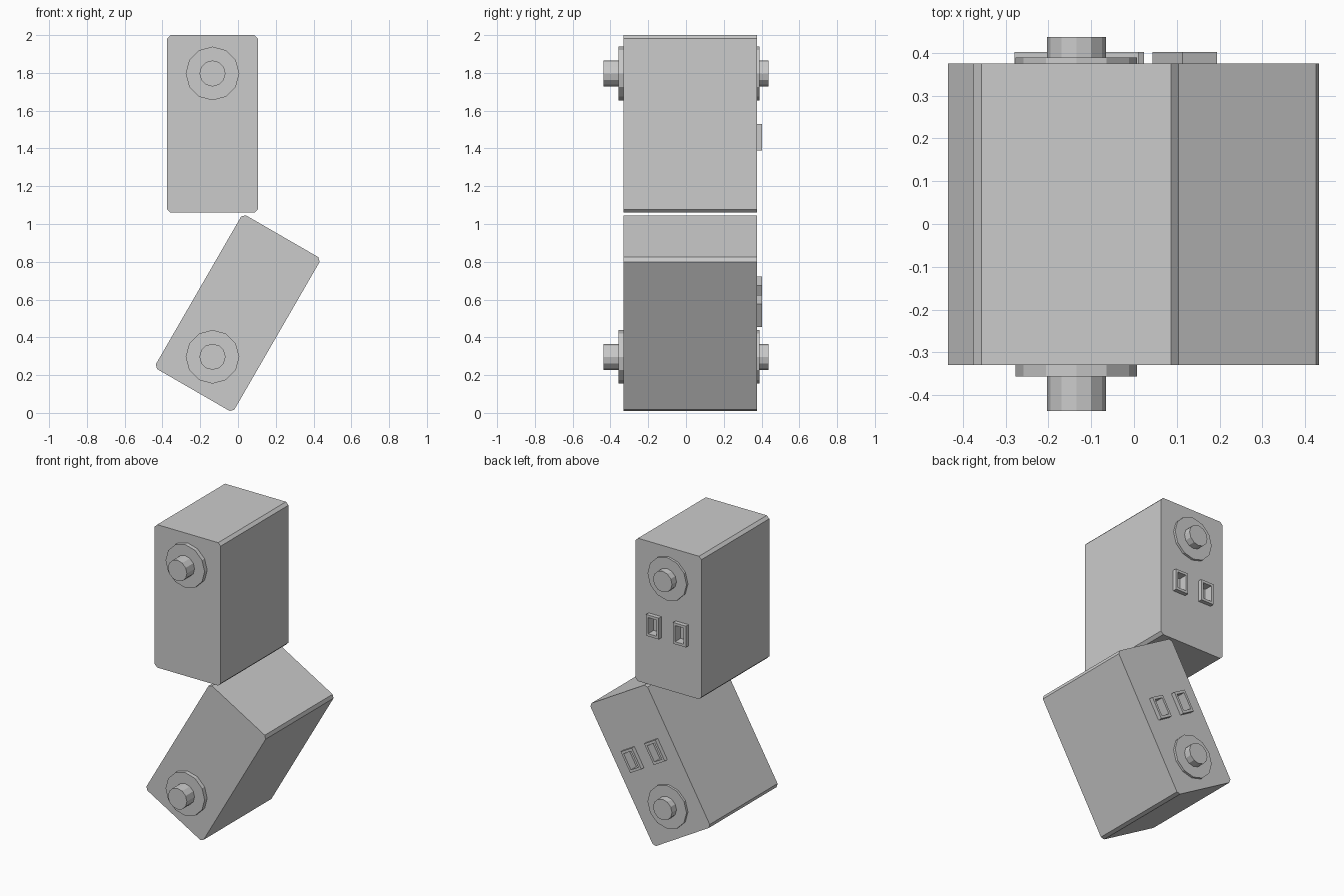
import bpy, bmesh, math
from mathutils import Matrix, Vector

cube = bpy.data.objects.get("Cube")
if cube:
    bpy.data.objects.remove(cube, do_unlink=True)

grey = bpy.data.materials.new("light_grey_casing")
grey.use_nodes = True
colour = (0.6, 0.6, 0.6, 1)
grey.diffuse_color = colour
grey.node_tree.nodes["Principled BSDF"].inputs["Base Color"].default_value = colour


def prism(name, profile, y0, y1, place):
    """Extrude an x-z outline from y0 to y1, then place it."""
    bm = bmesh.new()
    face = bm.faces.new([bm.verts.new((x, y0, z)) for x, z in profile])
    made = bmesh.ops.extrude_face_region(bm, geom=[face])["geom"]
    verts = [v for v in made if isinstance(v, bmesh.types.BMVert)]
    bmesh.ops.translate(bm, vec=Vector((0, y1 - y0, 0)), verts=verts)
    bmesh.ops.recalc_face_normals(bm, faces=bm.faces)
    mesh = bpy.data.meshes.new(name)
    bm.to_mesh(mesh)
    bm.free()
    mesh.materials.append(grey)
    obj = bpy.data.objects.new(name, mesh)
    obj.matrix_world = place
    bpy.context.collection.objects.link(obj)
    return obj


def rect(cx, cz, hx, hz, c=0.0):
    """Rectangle outline, with chamfered corners if c is set."""
    points = []
    for sx, sz in ((1, 1), (-1, 1), (-1, -1), (1, -1)):
        a = (cx + sx * hx, cz + sz * (hz - c))
        b = (cx + sx * (hx - c), cz + sz * hz)
        points += ([a, b] if sx * sz > 0 else [b, a]) if c else [a]
    return points


def ring(r, sides=12):
    return [(r * math.cos(i * math.tau / sides), r * math.sin(i * math.tau / sides))
            for i in range(sides)]


def cut(target, cutter):
    mod = target.modifiers.new("socket_opening", "BOOLEAN")
    mod.operation = "DIFFERENCE"
    mod.solver = "EXACT"
    mod.object = cutter


def motor(prefix, z, angle):
    """One motor unit, modelled around its shaft axis."""
    place = Matrix.Translation((-0.135, 0, z)) @ Matrix.Rotation(angle, 4, "Y")
    # casing
    body = prism(prefix + "_body", rect(0, -0.267, 0.24, 0.47, 0.018), -0.33, 0.375, place)
    # shaft and collars on both ends
    prism(prefix + "_front_collar", ring(0.142), -0.357, -0.325, place)
    prism(prefix + "_back_collar", ring(0.142), 0.37, 0.39, place)
    prism(prefix + "_front_shaft", ring(0.069), -0.437, -0.35, place)
    prism(prefix + "_back_shaft", ring(0.069), 0.38, 0.437, place)
    # hollow connector sockets on the back
    for side, x in (("left", 0.0985), ("right", -0.0985)):
        cutter = prism(f"{prefix}_{side}_socket_cutter", rect(x, -0.337, 0.031, 0.053),
                       0.345, 0.5, place)
        cutter.hide_render = True
        cutter.display_type = "WIRE"
        socket = prism(f"{prefix}_{side}_socket", rect(x, -0.337, 0.0465, 0.07),
                       0.37, 0.402, place)
        cut(body, cutter)
        cut(socket, cutter)


motor("upper_motor", 1.797, 0)
motor("lower_motor", 0.297, math.radians(210))
